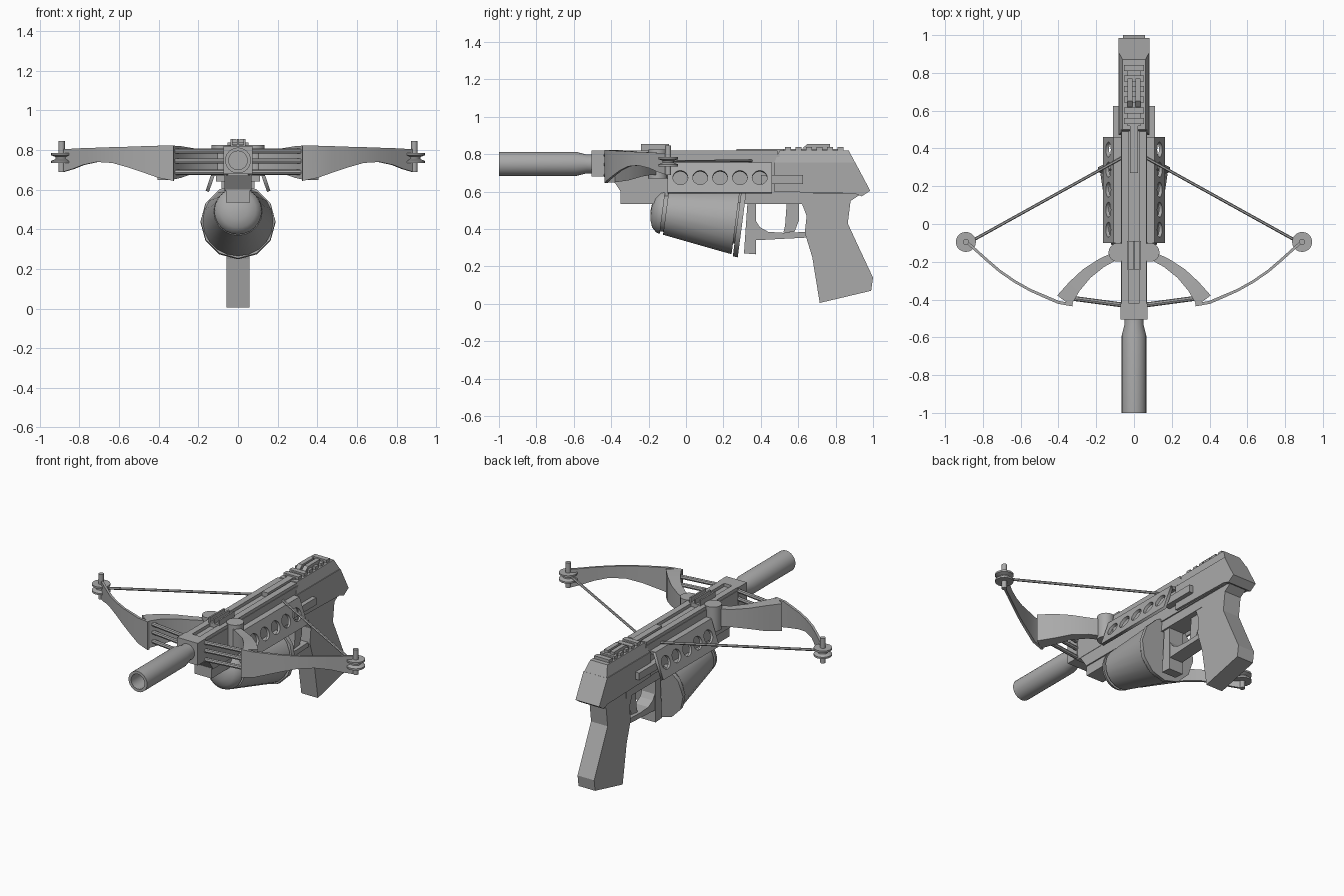
import bpy, bmesh, math
from mathutils import Vector

if "Cube" in bpy.data.objects:
    bpy.data.objects.remove(bpy.data.objects["Cube"])

grey = bpy.data.materials.new("gunmetal_grey")
grey.diffuse_color = (0.4, 0.4, 0.4, 1)
grey.use_nodes = True
grey.node_tree.nodes["Principled BSDF"].inputs["Base Color"].default_value = grey.diffuse_color


def finish(name, bm, smooth=False):
    bmesh.ops.recalc_face_normals(bm, faces=bm.faces)
    me = bpy.data.meshes.new(name)
    bm.to_mesh(me)
    bm.free()
    ob = bpy.data.objects.new(name, me)
    bpy.context.collection.objects.link(ob)
    me.materials.append(grey)
    if smooth:
        bpy.ops.object.select_all(action='DESELECT')
        ob.select_set(True)
        bpy.context.view_layer.objects.active = ob
        bpy.ops.object.shade_smooth_by_angle(angle=math.radians(35))
    return ob


def prism(name, pts, half, x=0.0, top=None, ztop=9.0):
    """Side profile (y, z) extruded across x; points above ztop use the narrower half width."""
    bm = bmesh.new()
    sides = []
    for s in (-1, 1):
        sides.append([bm.verts.new((x + s * (top if top and z > ztop else half), y, z)) for y, z in pts])
    a, b = sides
    bm.faces.new(a)
    bm.faces.new(b[::-1])
    for i in range(len(pts)):
        j = (i + 1) % len(pts)
        bm.faces.new((a[i], a[j], b[j], b[i]))
    return finish(name, bm)


def box(name, x, y, z):
    return prism(name, [(y[0], z[0]), (y[1], z[0]), (y[1], z[1]), (y[0], z[1])],
                 (x[1] - x[0]) / 2, (x[0] + x[1]) / 2)


def lathe(name, rings, n, origin=(0, 0, 0), axis=(0, 0, 1)):
    """Rings of (radius, distance) around an axis; radius 0 closes with a point."""
    bm = bmesh.new()
    q = Vector(axis).to_track_quat('Z', 'Y')
    o = Vector(origin)
    loops = []
    for r, d in rings:
        if r == 0:
            loops.append([bm.verts.new(o + q @ Vector((0, 0, d)))] * n)
        else:
            loops.append([bm.verts.new(o + q @ Vector((r * math.cos(t), r * math.sin(t), d)))
                          for t in (2 * math.pi * i / n for i in range(n))])
    for a, b in zip(loops, loops[1:]):
        for i in range(n):
            j = (i + 1) % n
            f = list(dict.fromkeys((a[i], a[j], b[j], b[i])))
            if len(f) > 2:
                bm.faces.new(f)
    return finish(name, bm, True)


def rod(name, a, b, r, n=8):
    a, b = Vector(a), Vector(b)
    length = (b - a).length
    return lathe(name, [(0, 0), (r, 0), (r, length), (0, length)], n, a, b - a)


def ribbon(name, rows, s):
    """Upright band through rows of (x, y, half thickness, z bottom, z top)."""
    bm = bmesh.new()
    secs = []
    for i, (x, y, t, zb, zt) in enumerate(rows):
        p, q = rows[max(i - 1, 0)], rows[min(i + 1, len(rows) - 1)]
        d = Vector((q[0] - p[0], q[1] - p[1])).normalized() * t
        secs.append([bm.verts.new((s * (x + k * d.y), y - k * d.x, z))
                     for k, z in ((1, zb), (1, zt), (-1, zt), (-1, zb))])
    for a, b in zip(secs, secs[1:]):
        for i in range(4):
            j = (i + 1) % 4
            bm.faces.new((a[i], a[j], b[j], b[i]))
    bm.faces.new(secs[0])
    bm.faces.new(secs[-1])
    return finish(name, bm, True)


# Barrel with hollow muzzle
lathe("barrel", [(0, 0.3), (0.047, 0.3), (0.047, 0), (0.065, 0), (0.065, 0.41), (0.05, 0.47),
                 (0.05, 0.55), (0, 0.55)], 24, (0, -1, 0.748), (0, 1, 0))

# Receiver and frame
box("receiver", (-0.07, 0.07), (-0.43, 0.5), (0.67, 0.80))
box("front_block", (-0.072, 0.072), (-0.505, -0.42), (0.68, 0.82))
prism("frame", [(-0.41, 0.69), (-0.345, 0.595), (0.9, 0.59), (0.9, 0.7), (-0.41, 0.7)], 0.068)
box("under_frame", (-0.06, 0.06), (-0.35, 0.68), (0.535, 0.60))
for s in (-1, 1):
    box("top_rail", (s * 0.047 - 0.02, s * 0.047 + 0.02), (-0.43, 0.49), (0.79, 0.82))
box("bolt_latch", (-0.02, 0.02), (0.27, 0.52), (0.79, 0.828))

# Slide with narrowed top
prism("slide_lower", [(0.47, 0.6), (0.9, 0.59), (0.94, 0.575), (0.985, 0.605), (0.905, 0.755), (0.47, 0.755)], 0.083)
prism("slide_upper", [(0.47, 0.75), (0.907, 0.75), (0.87, 0.82), (0.50, 0.82)], 0.08, top=0.06, ztop=0.8)

# Sight rail teeth and raised rear sight
box("sight_rail", (-0.035, 0.035), (0.52, 0.84), (0.81, 0.828))
for i in range(6):
    y = 0.53 + i * 0.056
    box("rail_tooth", (-0.052, 0.052), (y, y + 0.032), (0.81, 0.838))
for s in (-1, 1):
    prism("rear_sight", [(0.62, 0.83), (0.65, 0.855), (0.77, 0.855), (0.77, 0.83)], 0.014, s * 0.021)

# Front sight blades
for x in (-0.033, 0, 0.033):
    box("front_sight_blade", (x - 0.005, x + 0.005), (-0.24, -0.09), (0.79, 0.855))
box("front_sight_base", (-0.038, 0.038), (-0.24, -0.09), (0.79, 0.825))

# Grip, trigger and guard
prism("grip", [(0.53, 0.56), (0.62, 0.535), (0.645, 0.47), (0.635, 0.38), (0.675, 0.25), (0.715, 0.005),
               (0.99, 0.07), (1.0, 0.14), (0.925, 0.3), (0.865, 0.43), (0.88, 0.55), (0.94, 0.59), (0.9, 0.62),
               (0.53, 0.62)], 0.058)
prism("trigger", [(0.54, 0.56), (0.53, 0.42), (0.52, 0.38), (0.58, 0.385), (0.605, 0.45), (0.605, 0.56)], 0.025)
prism("trigger_guard", [(0.37, 0.34), (0.66, 0.355), (0.66, 0.385), (0.52, 0.38), (0.44, 0.385), (0.395, 0.41),
                        (0.37, 0.45)], 0.045)
prism("guard_post", [(0.31, 0.27), (0.375, 0.265), (0.375, 0.56), (0.33, 0.56)], 0.05)

# Tilted drum magazine with domed nose and rear band
drum_axis = (0, 0.42, -0.055)
drum_at = (0, -0.125, 0.493)
lathe("drum_nose", [(0, -0.065), (0.05, -0.06), (0.09, -0.045), (0.115, -0.02), (0.12, 0), (0, 0)],
      24, drum_at, drum_axis)
lathe("drum_core", [(0, -0.02), (0.105, -0.02), (0.12, 0.42), (0, 0.42)], 16, drum_at, drum_axis)
lathe("drum_body", [(0, 0.018), (0.122, 0.018), (0.178, 0.395), (0, 0.395)], 20, drum_at, drum_axis)
lathe("drum_band", [(0, 0.403), (0.188, 0.403), (0.19, 0.43), (0, 0.43)], 12, drum_at, drum_axis)


def side_plate(s):
    """Flared plate with five round holes, drawn flat and then tilted."""
    cu = bpy.data.curves.new("side_plate", 'CURVE')
    cu.dimensions = '2D'
    cu.fill_mode = 'BOTH'
    cu.extrude = 0.009
    loops = [[(-0.1, 0), (0.46, 0), (0.46, 0.17), (-0.1, 0.17)]]
    for k in range(5):
        c = -0.03 + 0.106 * k
        loops.append([(c + 0.04 * math.cos(t), 0.085 + 0.04 * math.sin(t))
                      for t in (math.tau * i / 20 for i in range(20))])
    for pts in loops:
        sp = cu.splines.new('POLY')
        sp.points.add(len(pts) - 1)
        for p, (u, v) in zip(sp.points, pts):
            p.co = (u, v, 0, 1)
        sp.use_cyclic_u = True
    ob = bpy.data.objects.new("side_plate", cu)
    bpy.context.collection.objects.link(ob)
    bpy.ops.object.select_all(action='DESELECT')
    ob.select_set(True)
    bpy.context.view_layer.objects.active = ob
    bpy.ops.object.convert(target='MESH')
    ob = bpy.context.view_layer.objects.active
    up = Vector((-0.055, 0, 0.16)).normalized()
    out = Vector((up.z, 0, -up.x))
    for v in ob.data.vertices:
        p = Vector((0.155, v.co.x, 0.592)) + up * v.co.y + out * v.co.z
        v.co = (s * p.x, p.y, p.z)
    if s < 0:
        ob.data.flip_normals()
    ob.data.materials.clear()
    ob.data.materials.append(grey)


wheel_x, wheel_y = 0.89, -0.095
for s in (-1, 1):
    # Perforated side plates, flanges and sliding bars
    side_plate(s)
    box("plate_flange", sorted((s * 0.06, s * 0.108)), (-0.1, 0.46), (0.738, 0.756))
    box("side_bar", sorted((s * 0.06, s * 0.11)), (0.4, 0.625), (0.642, 0.688))
    # Bow pivots, arms and limbs
    rod("bow_pivot", (s * 0.085, -0.15, 0.67), (s * 0.085, -0.15, 0.825), 0.05, 20)
    ribbon("bow_arm", [(0.09, -0.165, 0.022, 0.69, 0.80), (0.17, -0.205, 0.025, 0.69, 0.80),
                       (0.25, -0.262, 0.03, 0.68, 0.81), (0.315, -0.33, 0.036, 0.66, 0.82),
                       (0.37, -0.405, 0.045, 0.65, 0.823)], s)
    ribbon("bow_limb", [(0.325, -0.428, 0.008, 0.645, 0.823), (0.40, -0.415, 0.008, 0.66, 0.822),
                        (0.47, -0.385, 0.008, 0.685, 0.82), (0.55, -0.35, 0.007, 0.712, 0.817),
                        (0.63, -0.305, 0.007, 0.735, 0.815), (0.71, -0.25, 0.007, 0.74, 0.812),
                        (0.78, -0.19, 0.007, 0.725, 0.81), (0.83, -0.145, 0.007, 0.705, 0.807),
                        (0.88, -0.1, 0.007, 0.69, 0.805)], s)
    # Cross rods joining limbs to the front block
    for z in (0.688, 0.745, 0.795):
        rod("cross_rod", (s * 0.35, -0.39, z), (s * 0.05, -0.43, z), 0.013)
    # Grooved string wheels on axles
    lathe("string_wheel", [(0, 0.735), (0.053, 0.735), (0.053, 0.746), (0.03, 0.755), (0.03, 0.765),
                           (0.053, 0.774), (0.053, 0.785), (0, 0.785)], 20, (s * wheel_x, wheel_y, 0))
    rod("wheel_axle", (s * wheel_x, wheel_y, 0.69), (s * wheel_x, wheel_y, 0.847), 0.016, 12)
    # Drawn string
    rod("bow_string", (s * 0.86, -0.09, 0.762), (s * 0.02, 0.375, 0.765), 0.008, 6)
